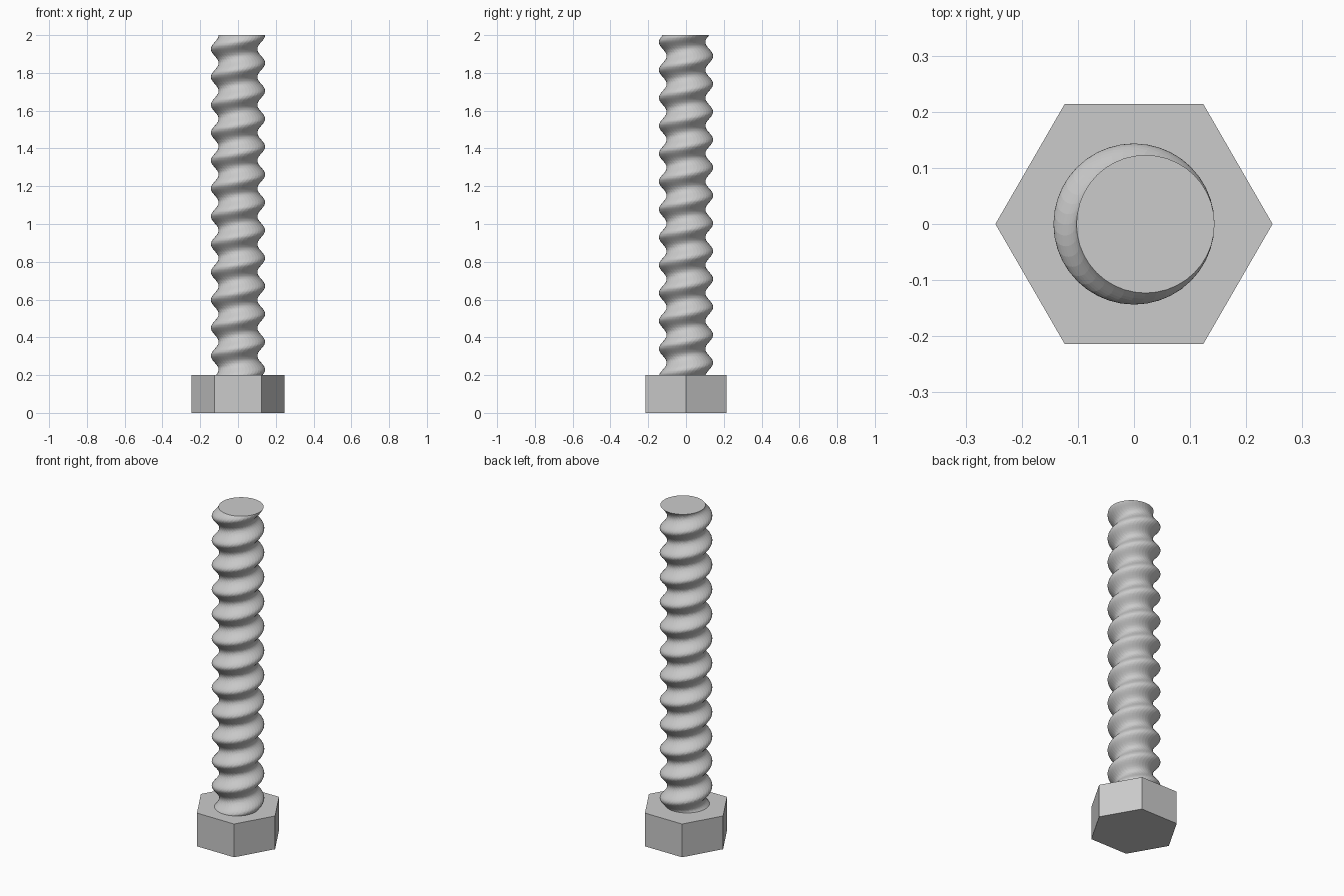
import bpy
import bmesh
import math

if "Cube" in bpy.data.objects:
    bpy.data.objects.remove(bpy.data.objects["Cube"])

HEAD_RADIUS = 0.247      # across corners / 2
HEAD_HEIGHT = 0.2
TOP = 2.0
SHAFT_RADIUS = 0.123
OFFSET = 0.0205          # shaft circle distance from the axis
PITCH = 0.1476
SIDES = 40
STEPS_PER_TURN = 24

steel = bpy.data.materials.new("steel grey")
steel.diffuse_color = (0.6, 0.6, 0.6, 1.0)
steel.use_nodes = True
steel.node_tree.nodes["Principled BSDF"].inputs["Base Color"].default_value = steel.diffuse_color


def make_object(name, bm):
    bmesh.ops.recalc_face_normals(bm, faces=bm.faces)
    mesh = bpy.data.meshes.new(name)
    bm.to_mesh(mesh)
    bm.free()
    mesh.materials.append(steel)
    obj = bpy.data.objects.new(name, mesh)
    bpy.context.collection.objects.link(obj)
    return obj


def ring(bm, sides, radius, cx, cy, z):
    return [bm.verts.new((cx + radius * math.cos(math.tau * i / sides),
                          cy + radius * math.sin(math.tau * i / sides), z))
            for i in range(sides)]


def loft(name, rings_spec, sides):
    """Join rings (radius, cx, cy, z) into a closed solid."""
    bm = bmesh.new()
    rings = [ring(bm, sides, *spec) for spec in rings_spec]
    for low, high in zip(rings, rings[1:]):
        for i in range(sides):
            j = (i + 1) % sides
            bm.faces.new((low[i], low[j], high[j], high[i]))
    bm.faces.new(rings[0][::-1])
    bm.faces.new(rings[-1])
    return make_object(name, bm)


# Hexagonal head with corners on the x axis
loft("hex_head", [(HEAD_RADIUS, 0, 0, 0), (HEAD_RADIUS, 0, 0, HEAD_HEIGHT)], 6)

# Threaded shaft: an off-centre circle spiralling up the axis
length = TOP - HEAD_HEIGHT
steps = round(length / PITCH * STEPS_PER_TURN)
spec = []
for k in range(steps + 1):
    z = HEAD_HEIGHT + length * k / steps
    angle = math.tau * (z - TOP) / PITCH
    spec.append((SHAFT_RADIUS, OFFSET * math.cos(angle), OFFSET * math.sin(angle), z))
loft("threaded_shaft", spec, SIDES)
